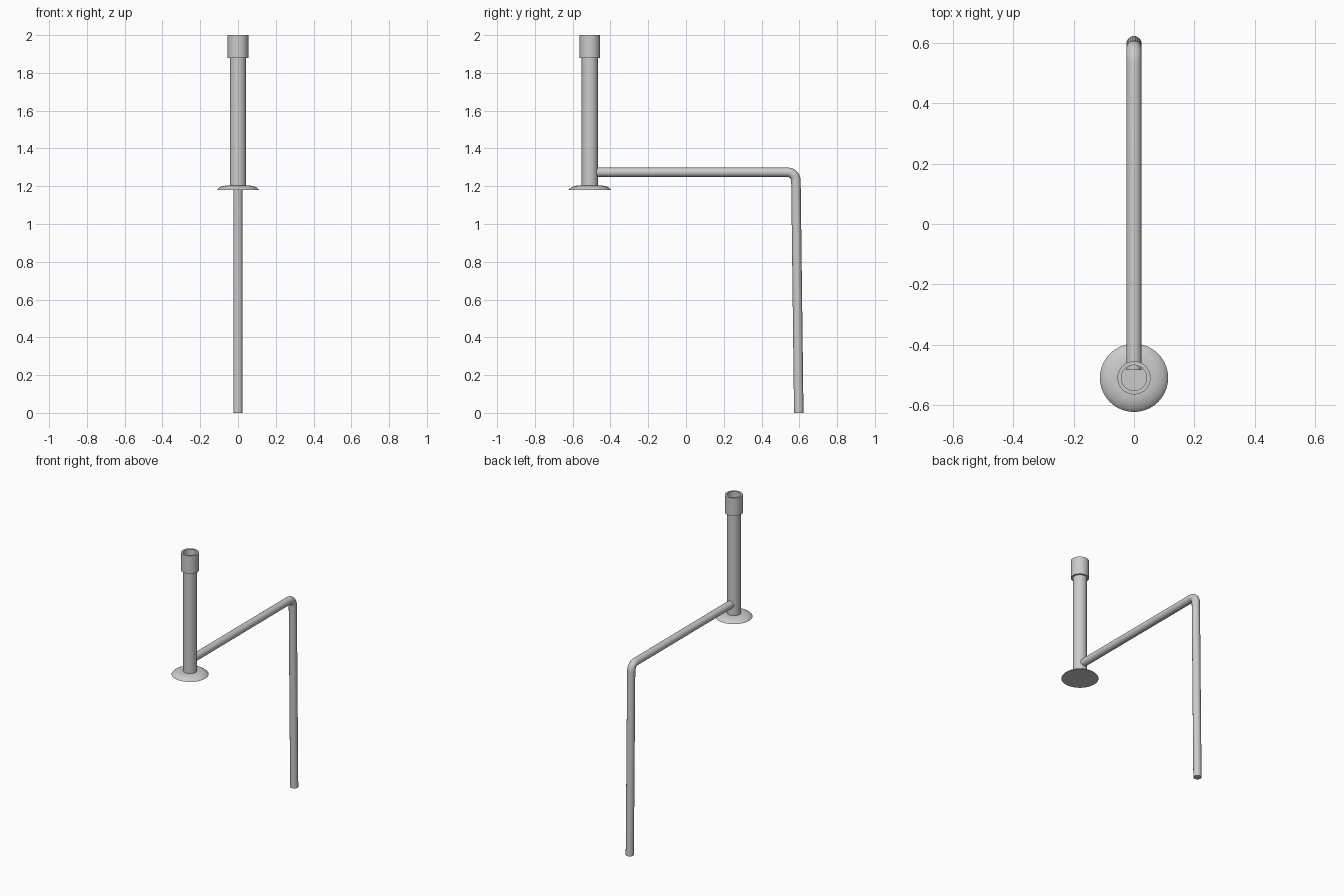
import bpy, math
from math import sin, cos, pi

if "Cube" in bpy.data.objects:
    bpy.data.objects.remove(bpy.data.objects["Cube"])

CY = -0.509  # y of the upright tube axis


def smooth(obj):
    bpy.ops.object.select_all(action='DESELECT')
    obj.select_set(True)
    bpy.context.view_layer.objects.active = obj
    bpy.ops.object.shade_smooth_by_angle(angle=math.radians(35))


def lathe(name, profile, closed=False, sides=40):
    """Revolve (radius, z) points around the upright axis."""
    verts, faces = [], []
    n = len(profile)
    for i in range(sides):
        a = 2 * pi * i / sides
        verts += [(r * cos(a), CY + r * sin(a), z) for r, z in profile]
    for i in range(sides):
        j = (i + 1) % sides
        for k in range(n if closed else n - 1):
            m = (k + 1) % n
            faces.append((i * n + k, j * n + k, j * n + m, i * n + m))
    if not closed:  # flat discs at both ends
        faces.append([i * n for i in reversed(range(sides))])
        faces.append([i * n + n - 1 for i in range(sides)])
    me = bpy.data.meshes.new(name)
    me.from_pydata(verts, [], faces)
    obj = bpy.data.objects.new(name, me)
    bpy.context.collection.objects.link(obj)
    smooth(obj)


# Hollow upright tube and the thicker collar at its top
lathe("upright_tube", [(0.043, 1.19), (0.043, 2.0), (0.042, 2.0), (0.042, 1.19)], True)
lathe("top_collar", [(0.055, 1.88), (0.055, 2.0), (0.043, 2.0), (0.043, 1.88)], True)

# Domed base flange with a flat underside
lathe("base_flange", [(0.113, 1.18), (0.109, 1.185), (0.1, 1.192), (0.088, 1.198),
                      (0.074, 1.202), (0.058, 1.204), (0.03, 1.204)])

# Bent pipe: horizontal arm, rounded elbow, slightly leaning leg
R = 0.045
path = [(-0.483, 1.274)]
for i in range(9):
    a = pi / 2 * (1 - i / 8)
    path.append((0.537 + R * cos(a), 1.229 + R * sin(a)))
path.append((0.597, 0.0))

sides, verts, faces = 24, [], []
for i, (y, z) in enumerate(path):
    y0, z0 = path[max(i - 1, 0)]
    y1, z1 = path[min(i + 1, len(path) - 1)]
    if 0 < i < len(path) - 1:  # ring direction follows the elbow angle
        t = -pi / 2 * (i - 1) / 8
    else:
        t = 0 if i == 0 else -pi / 2
    for k in range(sides):
        a = 2 * pi * k / sides
        u, v = 0.025 * cos(a), 0.025 * sin(a)
        verts.append((u, y - v * sin(t), z + v * cos(t)))
    if i:
        for k in range(sides):
            m = (k + 1) % sides
            b, c = (i - 1) * sides, i * sides
            faces.append((b + k, c + k, c + m, b + m))
faces.append(list(range(sides)))
faces.append(list(reversed(range(len(verts) - sides, len(verts)))))
me = bpy.data.meshes.new("bent_pipe")
me.from_pydata(verts, [], faces)
pipe = bpy.data.objects.new("bent_pipe", me)
bpy.context.collection.objects.link(pipe)
smooth(pipe)

# Consistent outward normals
for obj in bpy.context.collection.objects:
    bpy.ops.object.select_all(action='DESELECT')
    obj.select_set(True)
    bpy.context.view_layer.objects.active = obj
    bpy.ops.object.mode_set(mode='EDIT')
    bpy.ops.mesh.select_all(action='SELECT')
    bpy.ops.mesh.normals_make_consistent(inside=False)
    bpy.ops.object.mode_set(mode='OBJECT')
